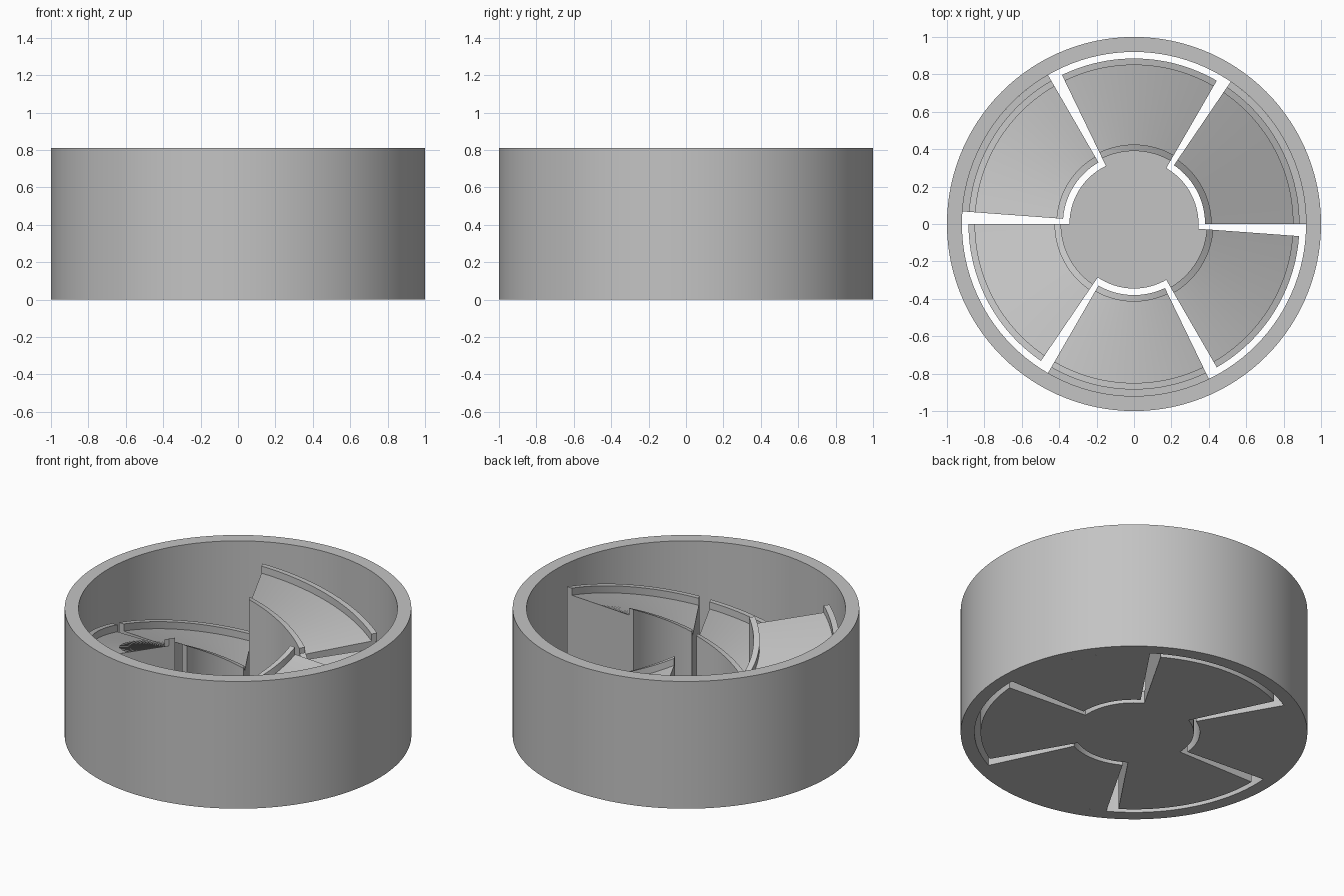
import bpy, bmesh, math

if "Cube" in bpy.data.objects:
    bpy.data.objects.remove(bpy.data.objects["Cube"], do_unlink=True)

GREY = (0.55, 0.55, 0.55, 1.0)
mat = bpy.data.materials.new("plain grey")
mat.use_nodes = True
mat.diffuse_color = GREY
mat.node_tree.nodes["Principled BSDF"].inputs["Base Color"].default_value = GREY

WALL_H, WALL_IN = 0.81, 0.92     # outer drum
PLATE = 0.08                     # base thickness
LOBE_OUT, LIP, LIP_H = 0.885, 0.035, 0.045
SPAN, RISE = 55.8, 0.209         # angle and climb of each ramp


def finish(name, bm):
    bmesh.ops.recalc_face_normals(bm, faces=bm.faces)
    me = bpy.data.meshes.new(name)
    bm.to_mesh(me)
    bm.free()
    me.materials.append(mat)
    ob = bpy.data.objects.new(name, me)
    bpy.context.collection.objects.link(ob)
    bpy.ops.object.select_all(action='DESELECT')
    ob.select_set(True)
    bpy.context.view_layer.objects.active = ob
    bpy.ops.object.shade_smooth_by_angle(angle=math.radians(25))
    return ob


def sweep(name, section, start, span, steps):
    """Sweep a closed (radius, height) section about z; section(t) for t in 0..1."""
    bm = bmesh.new()
    full = span >= 360
    rings = []
    for i in range(steps if full else steps + 1):
        t = i / steps
        a = math.radians(start + span * t)
        rings.append([bm.verts.new((r * math.cos(a), r * math.sin(a), z))
                      for r, z in section(t)])
    n = len(rings[0])
    for i in range(steps):
        p, q = rings[i], rings[(i + 1) % len(rings)]
        for j in range(n):
            k = (j + 1) % n
            bm.faces.new((p[j], p[k], q[k], q[j]))
    if not full:
        bm.faces.new(rings[0])
        bm.faces.new(rings[-1])
    return finish(name, bm)


def ramp_section(r0, z0):
    """Channel with a raised lip on both edges, climbing with t."""
    def section(t):
        top = z0 + RISE * t
        low = top - LIP_H
        a, b = r0 + LIP, LOBE_OUT - LIP
        return [(r0, 0), (LOBE_OUT, 0), (LOBE_OUT, top), (b, top),
                (b, low), (a, low), (a, top), (r0, top)]
    return section


# Outer drum wall
sweep("drum_wall",
      lambda t: [(WALL_IN, 0), (1, 0), (1, WALL_H), (WALL_IN, WALL_H)], 0, 360, 120)

# Alternating ramps: low ones joined to the drum, high ones joined to the core
for i in range(3):
    low, high = i * 120, i * 120 + 60
    sweep(f"drum_ramp_{i + 1}", ramp_section(0.38, 0.25), low, SPAN, 24)
    sweep(f"drum_ledge_{i + 1}",
          lambda t: [(LOBE_OUT, 0), (WALL_IN, 0), (WALL_IN, PLATE), (LOBE_OUT, PLATE)],
          low, SPAN, 24)
    sweep(f"core_ramp_{i + 1}", ramp_section(0.39, 0.478), high, SPAN, 24)

# Core disc, wider where it carries a ramp
bm = bmesh.new()
outline = []
for i in range(3):
    for start, span, r in ((i * 120 - 4.2, 64.2, 0.345), (i * 120 + 60, SPAN, 0.39)):
        for s in range(25):
            a = math.radians(start + span * s / 24)
            outline.append(bm.verts.new((r * math.cos(a), r * math.sin(a), 0)))
base = bm.faces.new(outline)
up = bmesh.ops.extrude_face_region(bm, geom=[base], use_keep_orig=True)
bmesh.ops.translate(bm, vec=(0, 0, PLATE),
                    verts=[v for v in up["geom"] if isinstance(v, bmesh.types.BMVert)])
finish("core_disc", bm)
